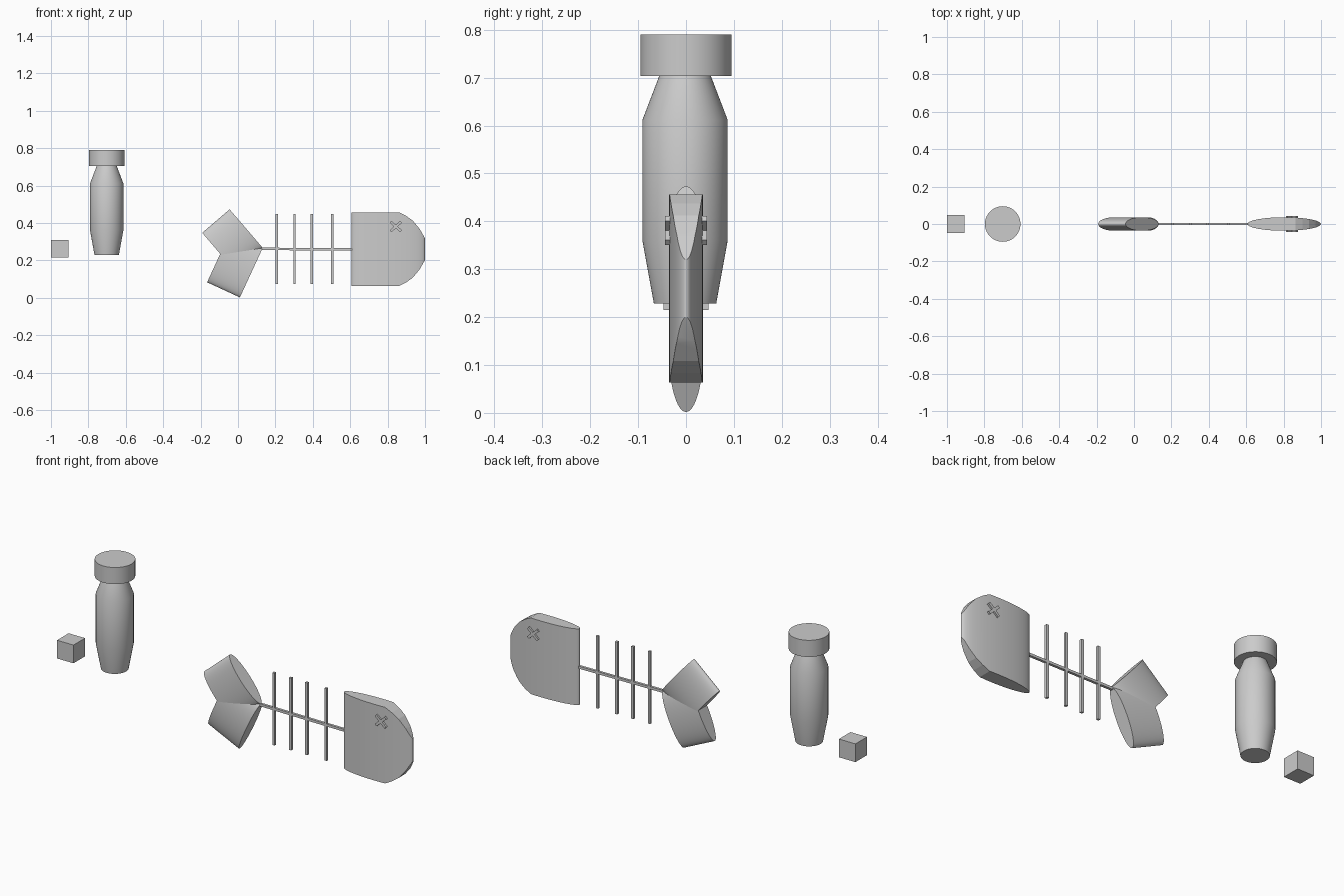
import bpy, bmesh, math
from mathutils import Matrix, Vector

if "Cube" in bpy.data.objects:
    bpy.data.objects.remove(bpy.data.objects["Cube"])


def make(name, bm, smooth=True):
    bmesh.ops.recalc_face_normals(bm, faces=bm.faces)
    me = bpy.data.meshes.new(name)
    bm.to_mesh(me)
    bm.free()
    ob = bpy.data.objects.new(name, me)
    bpy.context.collection.objects.link(ob)
    if smooth:
        bpy.ops.object.select_all(action='DESELECT')
        bpy.context.view_layer.objects.active = ob
        ob.select_set(True)
        bpy.ops.object.shade_smooth_by_angle(angle=math.radians(30))
    return ob


def box(name, loc, size, angle=0):
    bm = bmesh.new()
    m = (Matrix.Translation(loc) @ Matrix.Rotation(angle, 4, 'Y')
         @ Matrix.Diagonal((*size, 1)))
    bmesh.ops.create_cube(bm, size=1, matrix=m)
    return make(name, bm, False)


def elliptic_cylinder(name, loc, rx, ry, height, angle=0):
    bm = bmesh.new()
    m = (Matrix.Translation(loc) @ Matrix.Rotation(angle, 4, 'Y')
         @ Matrix.Diagonal((rx, ry, height, 1)))
    bmesh.ops.create_cone(bm, cap_ends=True, segments=64, radius1=1, radius2=1,
                          depth=1, matrix=m)
    return make(name, bm)


def lathe(name, x, y, profile, n=64):
    bm = bmesh.new()
    rings = [[bm.verts.new((x + r * math.cos(2 * math.pi * i / n),
                            y + r * math.sin(2 * math.pi * i / n), z))
              for i in range(n)] for r, z in profile]
    for a, b in zip(rings, rings[1:]):
        for i in range(n):
            j = (i + 1) % n
            bm.faces.new((a[i], a[j], b[j], b[i]))
    bm.faces.new(rings[0])
    bm.faces.new(rings[-1])
    return make(name, bm)


# small cube
box("cube", (-0.953, 0, 0.262), (0.094, 0.094, 0.094))

# bottle and its cap
lathe("bottle", -0.702, -0.002,
      [(0.065, 0.228), (0.089, 0.36), (0.089, 0.612), (0.053, 0.706)])
lathe("bottle_cap", -0.702, 0, [(0.095, 0.704), (0.095, 0.79)])

# fish head: elliptic cylinder trimmed by a rounded snout profile
head = elliptic_cylinder("fish_head", (0.803, 0, 0.26), 0.196, 0.036, 0.393)
upper = [(0.5, 0.6), (0.72, 0.6), (0.862, 0.457), (0.9, 0.437), (0.935, 0.412),
         (0.97, 0.37), (1.0, 0.318)]
outline = upper + [(x, 0.52 - z) for x, z in reversed(upper)]
bm = bmesh.new()
face = bm.faces.new([bm.verts.new((x, -0.1, z)) for x, z in outline])
ext = bmesh.ops.extrude_face_region(bm, geom=[face])
bmesh.ops.translate(bm, vec=(0, 0.2, 0),
                    verts=[v for v in ext["geom"] if isinstance(v, bmesh.types.BMVert)])
cutter = make("snout_cutter", bm, False)
mod = head.modifiers.new("snout", 'BOOLEAN')
mod.operation, mod.object, mod.solver = 'INTERSECT', cutter, 'EXACT'
bpy.ops.object.select_all(action='DESELECT')
bpy.context.view_layer.objects.active = head
head.select_set(True)
bpy.ops.object.modifier_apply(modifier="snout")
bpy.ops.object.shade_smooth_by_angle(angle=math.radians(30))
bpy.data.objects.remove(cutter)

# crossed eyes on both sides
for side, sy in (("front", -1), ("back", 1)):
    for k in (-1, 1):
        box(f"eye_bar_{side}", (0.844, sy * 0.037, 0.381), (0.075, 0.014, 0.014),
            k * math.radians(42))

# spine and ribs
box("spine", (0.368, 0, 0.26), (0.49, 0.013, 0.013), math.radians(0.4))
for x in (0.207, 0.302, 0.394, 0.504):
    box("rib", (x, 0, 0.261), (0.013, 0.013, 0.373))


# tail fins: elliptic slabs whose wide faces point toward the head
def fin(name, tip_a, tip_b, thickness):
    a, b = Vector((tip_a[0], 0, tip_a[1])), Vector((tip_b[0], 0, tip_b[1]))
    d = b - a
    inward = Vector((-d.z, 0, d.x)).normalized()
    if inward.x > 0:
        inward = -inward
    centre = (a + b) / 2 + inward * thickness / 2
    elliptic_cylinder(name, centre, d.length / 2, 0.036, thickness,
                      math.atan2(-d.z, d.x))


fin("tail_fin_upper", (-0.045, 0.473), (0.131, 0.268), 0.193)
fin("tail_fin_lower", (0.01, 0.002), (0.131, 0.264), 0.193)
